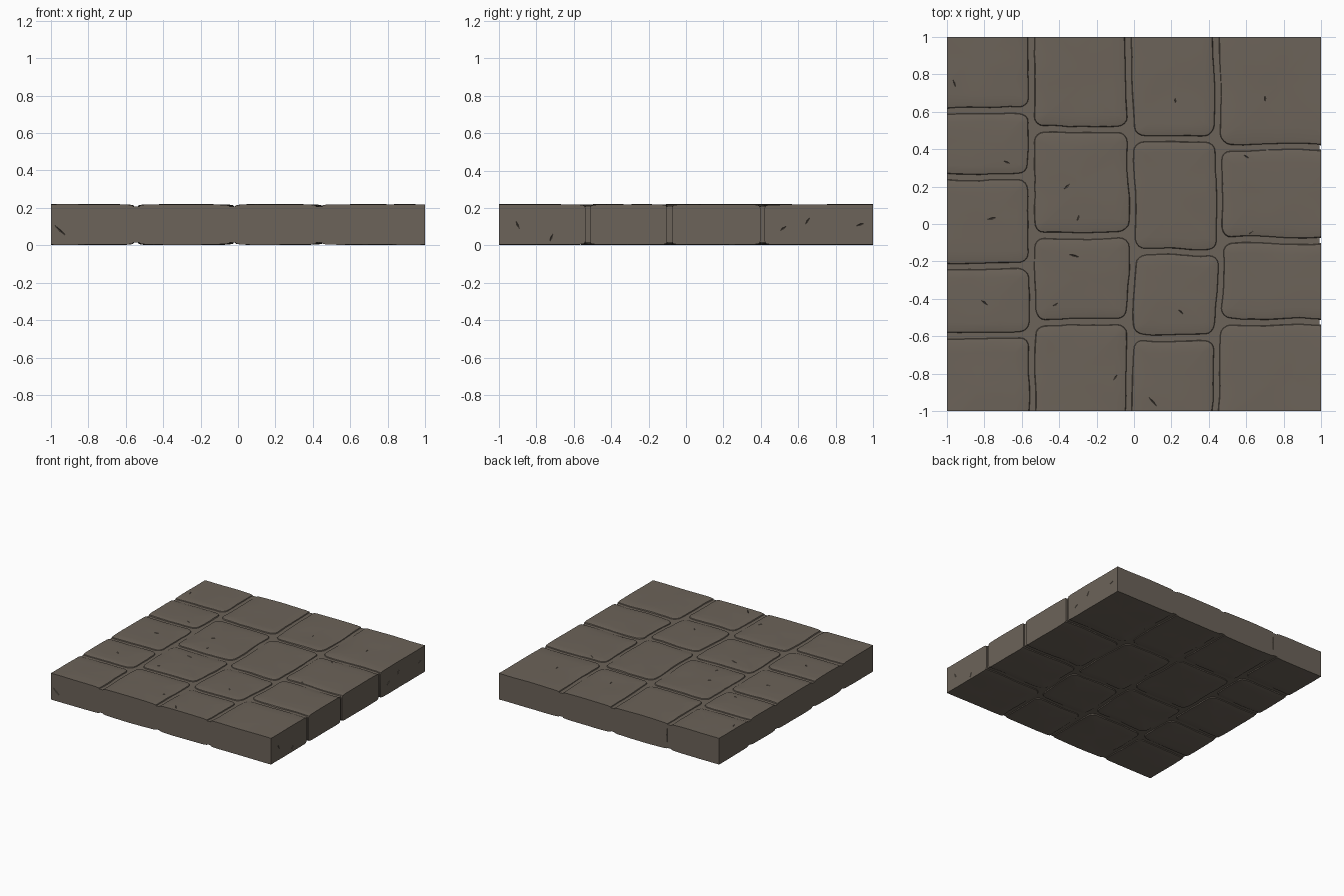
import bpy, bmesh, math, random
from mathutils import Vector, Matrix, noise

random.seed(4)
if "Cube" in bpy.data.objects:
    bpy.data.objects.remove(bpy.data.objects["Cube"], do_unlink=True)

TOP, GAP, OVER = 0.222, 0.012, 1.15

stone_mat = bpy.data.materials.new("brown_grey_stone")
stone_mat.use_nodes = True
COLOUR = (0.150, 0.125, 0.100, 1)
stone_mat.diffuse_color = COLOUR
bsdf = stone_mat.node_tree.nodes["Principled BSDF"]
bsdf.inputs["Base Color"].default_value = COLOUR
bsdf.inputs["Roughness"].default_value = 0.9


def make_object(name, bm):
    bmesh.ops.recalc_face_normals(bm, faces=bm.faces)
    mesh = bpy.data.meshes.new(name)
    bm.to_mesh(mesh)
    bm.free()
    mesh.materials.append(stone_mat)
    ob = bpy.data.objects.new(name, mesh)
    bpy.context.collection.objects.link(ob)
    return ob


def outline(hw, hh, r, steps=4, cuts=9):
    """Rounded rectangle with subdivided straight sides."""
    pts = []
    for q, (sx, sy) in enumerate(((1, 1), (-1, 1), (-1, -1), (1, -1))):
        centre = Vector((sx * (hw - r), sy * (hh - r)))
        for i in range(steps + 1):
            a = (q + i / steps) * math.pi / 2
            pts.append(centre + r * Vector((math.cos(a), math.sin(a))))
    full = []
    for i, p in enumerate(pts):
        full.append(p)
        if i % (steps + 1) == steps:
            nxt = pts[(i + 1) % len(pts)]
            full += [p.lerp(nxt, k / cuts) for k in range(1, cuts)]
    return full


def weather(x, y, z):
    """Worn wobble of the edges and gentle waves on the faces."""
    x += 0.035 * max(0, 1 - y * y) * max(0, 1 - abs(x - 0.2) / 0.7)
    n = noise.noise_vector(Vector((x * 4, y * 4, 1)))
    f = noise.noise_vector(Vector((x * 13, y * 13, 5)))
    side = 1 if z > TOP / 2 else -1
    wave = noise.noise(Vector((x * 5, y * 5, side * 7)))
    return (x + 0.012 * n.x + 0.005 * f.x,
            y + 0.012 * n.y + 0.005 * f.y, z + 0.003 * wave)


def make_stone(name, x0, x1, y0, y1):
    bm = bmesh.new()
    hw, hh = (x1 - x0) / 2 - GAP, (y1 - y0) / 2 - GAP
    m = min(hw, hh)
    # (inset, depth below the top) from the middle of the face to the rim
    face = [(0.9 * m, 0.003), (0.6 * m, 0.003), (0.3 * m, 0.004),
            (0.03, 0.005), (0.007, 0.009), (0, 0.022)]
    levels = [(d, TOP - t) for d, t in face] + [(d, t) for d, t in reversed(face)]
    rings = []
    for d, z in levels:
        pts = outline(hw - d, hh - d, max(0.055 - d, 0.004))
        rings.append([bm.verts.new(weather(p.x + (x0 + x1) / 2, p.y + (y0 + y1) / 2, z))
                      for p in pts])
    for a, b in zip(rings, rings[1:]):
        for i in range(len(a)):
            j = (i + 1) % len(a)
            bm.faces.new((a[i], a[j], b[j], b[i]))
    bm.faces.new(rings[0])
    bm.faces.new(rings[-1])
    # Trim flush with the slab border
    for n in ((1, 0, 0), (-1, 0, 0), (0, 1, 0), (0, -1, 0)):
        bmesh.ops.bisect_plane(bm, geom=bm.verts[:] + bm.edges[:] + bm.faces[:],
                               plane_co=n, plane_no=n, clear_outer=True)
        rim = [e for e in bm.edges if e.is_boundary]
        if rim:
            bmesh.ops.holes_fill(bm, edges=rim, sides=0)
    return make_object(name, bm)


# Paving stones: four columns, each with its own joints
columns = [
    (-OVER, -0.545, (-0.595, -0.22, 0.255, 0.605)),
    (-0.545, -0.035, (-0.525, -0.06, 0.505)),
    (-0.035, 0.435, (-0.61, -0.15, 0.455)),
    (0.435, OVER, (-0.525, -0.085, 0.41)),
]
parts = []
for c, (x0, x1, joints) in enumerate(columns):
    ys = (-OVER,) + joints + (OVER,)
    for r, (y0, y1) in enumerate(zip(ys, ys[1:])):
        parts.append(make_stone(f"paving_stone_{c + 1}_{r + 1}", x0, x1, y0, y1))

# Mortar bed filling the joints, set back on the +x side
bm = bmesh.new()
bmesh.ops.create_cube(bm, size=1, matrix=Matrix.Translation((-0.005, 0, TOP / 2))
                      @ Matrix.Diagonal((1.99, 2, TOP - 0.03, 1)))
parts.append(make_object("mortar_bed", bm))

# Thin wedge cutter for chips and scratches
cut = bmesh.new()


def chip(pos, normal, angle, length, width=0.010, depth=0.007):
    rot = Vector(normal).to_track_quat('Z', 'Y').to_matrix().to_4x4()
    mat = Matrix.Translation(pos) @ rot @ Matrix.Rotation(angle, 4, 'Z')
    tips = [(-length / 2, 0, 0.004), (length / 2, 0, 0.004), (0, width, 0.006),
            (0, -width * 0.6, 0.006), (0, 0, -depth)]
    a, b, c, d, e = [cut.verts.new(mat @ Vector(t)) for t in tips]
    for tri in ((a, c, e), (c, b, e), (b, d, e), (d, a, e), (a, d, c), (b, c, d)):
        cut.faces.new(tri)


for x, y in ((-0.36, 0.2), (-0.3, 0.03), (-0.76, 0.03), (-0.32, -0.17), (0.25, -0.47),
             (0.22, 0.66), (-0.42, -0.43), (0.62, -0.05), (0.6, 0.36), (-0.8, -0.42),
             (-0.1, -0.82), (0.1, -0.95), (-0.68, 0.33), (-0.96, 0.75), (0.7, 0.67)):
    chip((x, y, TOP - 0.003), (0, 0, 1), random.uniform(0, math.pi),
         random.uniform(0.05, 0.10))
for y, z, a in ((0.65, 0.13, 1), (0.52, 0.09, 0.6), (0.93, 0.11, 0.3), (-0.72, 0.04, 1.2),
                (-0.9, 0.11, 2)):
    chip((1, y, z), (1, 0, 0), a, 0.07)
chip((-0.95, -1, 0.08), (0, -1, 0), 2.4, 0.14)
chip((-0.53, 1, 0.12), (0, 1, 0), math.pi / 2, 0.18)

cutter = make_object("chip_cutter", cut)
cutter.hide_render = True

# Cut the chips, then smooth the worn surfaces while keeping rims crisp
for ob in parts:
    bpy.ops.object.select_all(action='DESELECT')
    ob.select_set(True)
    bpy.context.view_layer.objects.active = ob
    mod = ob.modifiers.new("chips", 'BOOLEAN')
    mod.operation, mod.solver, mod.object = 'DIFFERENCE', 'EXACT', cutter
    bpy.ops.object.modifier_apply(modifier=mod.name)
    bpy.ops.object.shade_smooth_by_angle(angle=math.radians(28))
bpy.data.objects.remove(cutter, do_unlink=True)
